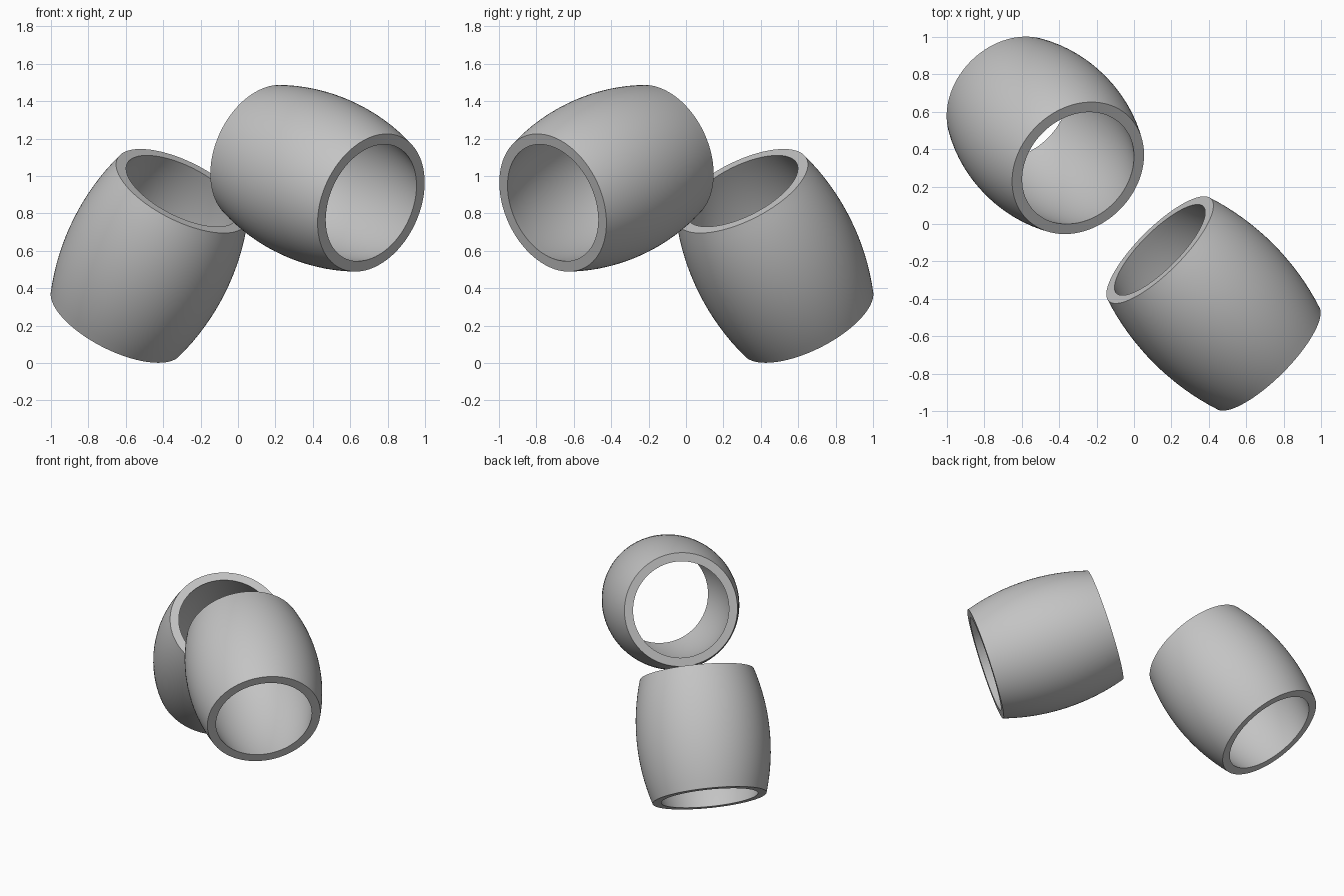
import bpy, bmesh, math
from mathutils import Vector

if "Cube" in bpy.data.objects:
    bpy.data.objects.remove(bpy.data.objects["Cube"])

HALF = 0.426                   # half length of a barrel
R_END, R_MID = 0.387, 0.451    # outer radius at the rims and at the belly
B_END, B_MID = 0.328, 0.391    # bore radius at the rims and at the belly
SIDES = 96
RINGS = 16

grey = bpy.data.materials.new("plain_grey")
grey.diffuse_color = (0.55, 0.55, 0.55, 1)
grey.use_nodes = True
grey.node_tree.nodes["Principled BSDF"].inputs["Base Color"].default_value = grey.diffuse_color


def bulge(r_end, r_mid):
    # Circular arc from rim to rim
    b = r_mid - r_end
    arc_r = (HALF ** 2 + b ** 2) / (2 * b)
    heights = [-HALF + 2 * HALF * i / RINGS for i in range(RINGS + 1)]
    return [(r_mid - arc_r + math.sqrt(arc_r ** 2 - z ** 2), z) for z in heights]


def barrel(name, centre, axis):
    bm = bmesh.new()
    # Closed wall section: outside upward, bore downward
    profile = bulge(R_END, R_MID) + bulge(B_END, B_MID)[::-1]
    rows = []
    for k in range(SIDES):
        a = 2 * math.pi * k / SIDES
        rows.append([bm.verts.new((r * math.cos(a), r * math.sin(a), z)) for r, z in profile])
    n = len(profile)
    for k in range(SIDES):
        p, q = rows[k], rows[(k + 1) % SIDES]
        for i in range(n):
            j = (i + 1) % n
            bm.faces.new((p[i], q[i], q[j], p[j]))
    bmesh.ops.recalc_face_normals(bm, faces=bm.faces)
    me = bpy.data.meshes.new(name)
    bm.to_mesh(me)
    bm.free()
    me.materials.append(grey)
    ob = bpy.data.objects.new(name, me)
    bpy.context.collection.objects.link(ob)
    ob.location = centre
    ob.rotation_euler = Vector(axis).to_track_quat('Z', 'Y').to_euler()
    # Smooth sides with crisp rims
    bpy.ops.object.select_all(action='DESELECT')
    ob.select_set(True)
    bpy.context.view_layer.objects.active = ob
    bpy.ops.object.shade_smooth_by_angle(angle=math.radians(30))
    return ob


# Two hollow barrels lying at different tilts
barrel("front_barrel", (0.425, -0.425, 0.988), (0.672, -0.672, -0.307))
barrel("back_barrel", (-0.474, 0.474, 0.573), (0.41, -0.41, 0.813))
